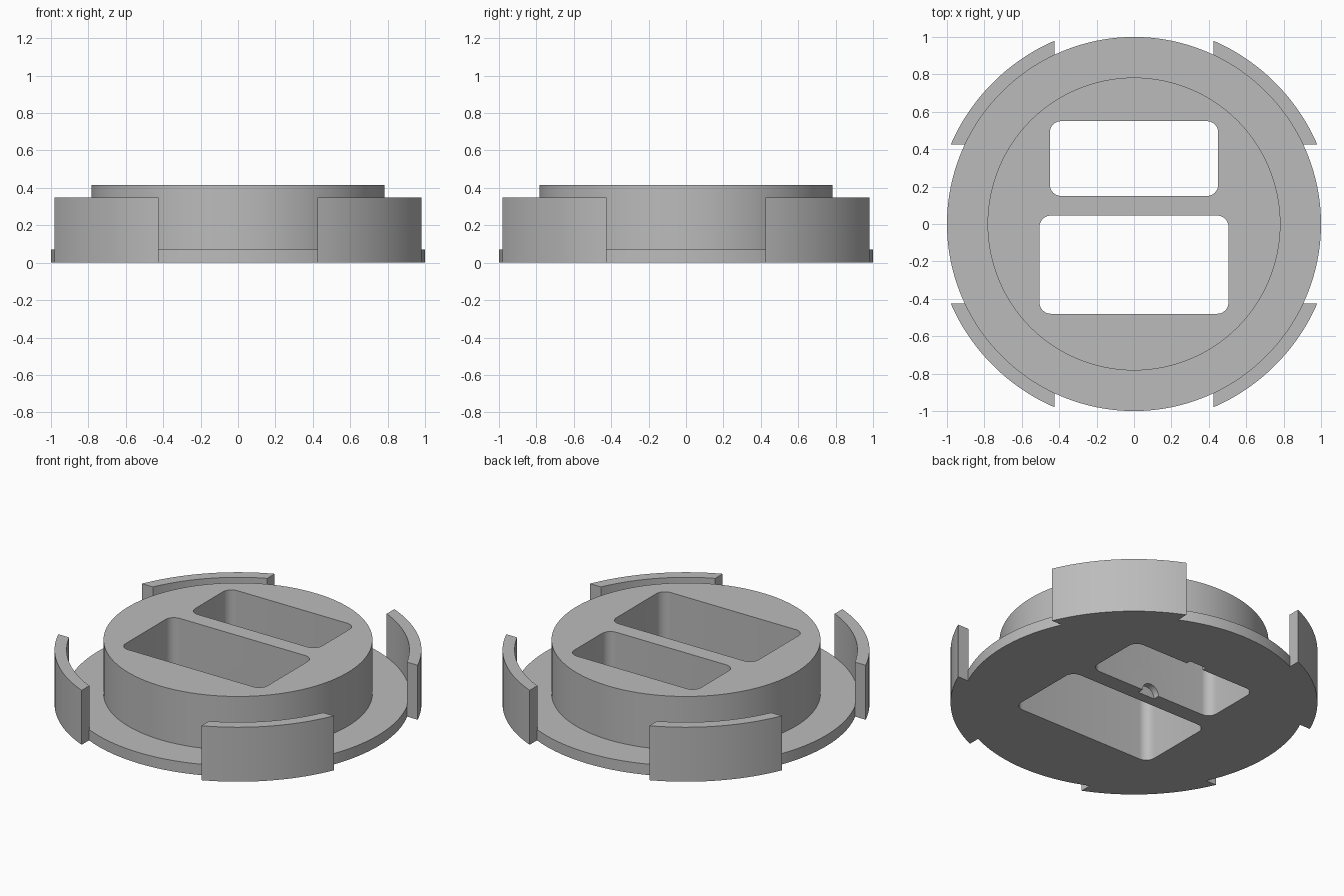
import bpy
import bmesh
from math import cos, sin, asin, acos, pi, radians

cube = bpy.data.objects.get("Cube")
if cube:
    bpy.data.objects.remove(cube, do_unlink=True)

grey = bpy.data.materials.new("plain grey")
grey.use_nodes = True
colour = (0.5, 0.5, 0.5, 1)
grey.diffuse_color = colour
grey.node_tree.nodes["Principled BSDF"].inputs["Base Color"].default_value = colour


def prism(name, outline, z0, z1):
    """Extrude a counter-clockwise outline from z0 up to z1."""
    bm = bmesh.new()
    face = bm.faces.new([bm.verts.new((x, y, z0)) for x, y in outline])
    extruded = bmesh.ops.extrude_face_region(bm, geom=[face])
    tops = [v for v in extruded["geom"] if isinstance(v, bmesh.types.BMVert)]
    bmesh.ops.translate(bm, verts=tops, vec=(0, 0, z1 - z0))
    bmesh.ops.recalc_face_normals(bm, faces=bm.faces)
    mesh = bpy.data.meshes.new(name)
    bm.to_mesh(mesh)
    bm.free()
    mesh.materials.append(grey)
    obj = bpy.data.objects.new(name, mesh)
    bpy.context.collection.objects.link(obj)
    return obj


def arc(cx, cy, r, a0, a1, steps):
    return [(cx + r * cos(a0 + (a1 - a0) * i / steps),
             cy + r * sin(a0 + (a1 - a0) * i / steps)) for i in range(steps + 1)]


def rounded_rect(hx, y0, y1, r):
    corners = [(hx - r, y1 - r), (r - hx, y1 - r), (r - hx, y0 + r), (hx - r, y0 + r)]
    points = []
    for i, (x, y) in enumerate(corners):
        points += arc(x, y, r, i * pi / 2, (i + 1) * pi / 2, 8)
    return points


def boolean(target, tool, operation):
    """Combine target with tool, then discard the tool."""
    mod = target.modifiers.new(operation.lower(), "BOOLEAN")
    mod.operation = operation
    mod.solver = "EXACT"
    mod.object = tool
    bpy.context.view_layer.objects.active = target
    bpy.ops.object.modifier_apply(modifier=mod.name)
    bpy.data.objects.remove(tool, do_unlink=True)


def smooth(obj):
    bpy.ops.object.select_all(action="DESELECT")
    obj.select_set(True)
    bpy.context.view_layer.objects.active = obj
    bpy.ops.object.shade_smooth_by_angle(angle=radians(30))


# Stepped body: wide flange with a raised round core
body = prism("flanged_body", arc(0, 0, 1, 0, 2 * pi, 128)[:-1], 0, 0.07)
core = prism("core", arc(0, 0, 0.783, 0, 2 * pi, 128)[:-1], 0.03, 0.415)
boolean(body, core, "UNION")

# Two rounded windows through the body
for hx, y0, y1 in ((0.45, 0.15, 0.55), (0.505, -0.48, 0.045)):
    cutter = prism("window_cutter", rounded_rect(hx, y0, y1, 0.06), -0.1, 0.6)
    boolean(body, cutter, "DIFFERENCE")

# Shallow half-round groove across the underside of the rear window
groove = prism("groove_cutter", arc(0, 0, 0.06, 0, 2 * pi, 24)[:-1], -0.58, -0.11)
groove.rotation_euler.x = pi / 2
bpy.context.view_layer.update()
boolean(body, groove, "DIFFERENCE")
smooth(body)

# Four curved rim walls with square-cut ends
inner, outer, gap = 0.998, 1.068, 0.425
names = ("back_left", "back_right", "front_right", "front_left")
for i, name in enumerate(names):
    outline = arc(0, 0, outer, asin(gap / outer), acos(gap / outer), 24)
    outline += arc(0, 0, inner, acos(gap / inner), asin(gap / inner), 24)
    turn = i * pi / 2
    outline = [(x * cos(turn) - y * sin(turn), x * sin(turn) + y * cos(turn)) for x, y in outline]
    smooth(prism(name + "_rim_wall", outline, 0, 0.35))
